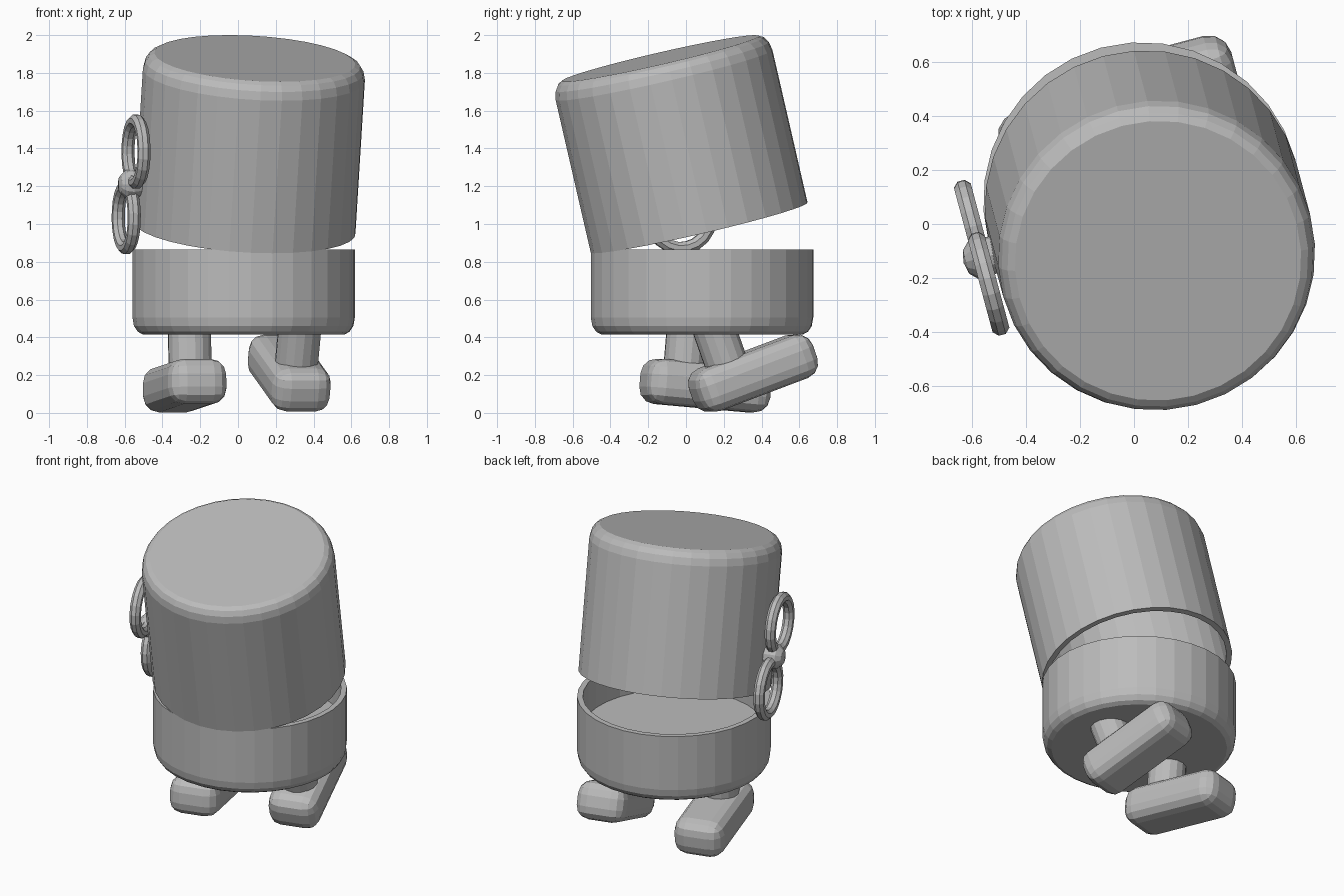
import bpy, bmesh, math
from mathutils import Matrix, Vector

if "Cube" in bpy.data.objects:
    bpy.data.objects.remove(bpy.data.objects["Cube"], do_unlink=True)

# One plain grey for everything
grey = bpy.data.materials.new("plain_grey")
grey.use_nodes = True
color = (0.5, 0.5, 0.5, 1)
grey.diffuse_color = color
next(n for n in grey.node_tree.nodes
     if n.type == 'BSDF_PRINCIPLED').inputs["Base Color"].default_value = color


def move(x, y, z):
    return Matrix.Translation((x, y, z))


def turn(degrees, axis):
    return Matrix.Rotation(math.radians(degrees), 4, axis)


def finish(name, bm, matrix):
    bmesh.ops.recalc_face_normals(bm, faces=bm.faces)
    mesh = bpy.data.meshes.new(name)
    bm.to_mesh(mesh)
    bm.free()
    mesh.materials.append(grey)
    mesh.transform(matrix)
    obj = bpy.data.objects.new(name, mesh)
    bpy.context.collection.objects.link(obj)
    return obj


def lathe(name, profile, matrix, steps=32, closed=False):
    """Revolve (radius, height) points around z."""
    bm = bmesh.new()
    verts = [bm.verts.new((r, 0, z)) for r, z in profile]
    pairs = list(zip(verts, verts[1:]))
    if closed:
        pairs.append((verts[-1], verts[0]))
    edges = [bm.edges.new(p) for p in pairs]
    bmesh.ops.spin(bm, geom=verts + edges, cent=(0, 0, 0), axis=(0, 0, 1),
                   angle=math.tau, steps=steps, use_merge=True)
    bmesh.ops.remove_doubles(bm, verts=bm.verts, dist=1e-5)
    # Turn the central fan into one flat disc
    bmesh.ops.dissolve_limit(bm, angle_limit=0.001, verts=bm.verts, edges=bm.edges)
    return finish(name, bm, matrix)


def rounded_box(name, size, matrix, radius):
    bm = bmesh.new()
    bmesh.ops.create_cube(bm, size=1, matrix=Matrix.Diagonal((*size, 1)))
    bmesh.ops.bevel(bm, geom=bm.edges[:], offset=radius, segments=3,
                    profile=0.5, affect='EDGES')
    return finish(name, bm, matrix)


# The whole toy is turned slightly on its stand point
base = move(0.03, 0.085, 0) @ turn(15, 'Z')
R, INNER = 0.59, 0.555

# Lower shell with a recessed floor
lathe("lower_shell", [(0, 0.415), (0.535, 0.415), (0.562, 0.43), (0.582, 0.46),
                      (R, 0.505), (R, 0.865), (INNER, 0.865), (INNER, 0.65),
                      (0, 0.65)], base)

# Hollow upper shell, hinged forward on the front rim
hinge = base @ move(0, -R, 0.845) @ turn(13.4, 'X') @ move(0, R, 0)
lathe("upper_shell", [(0, 0.92), (0.533, 0.92), (0.56, 0.905), (0.58, 0.875),
                      (R, 0.83), (R, 0), (INNER, 0), (INNER, 0.88), (0, 0.88)], hinge)

# Walking legs and feet, each swung from its hip
for side, x, swing in (("right", -0.297, -5), ("left", 0.303, 20)):
    hip = base @ move(x, 0, 0.404) @ turn(swing, 'X')
    lathe(side + "_leg", [(0, 0.12), (0.115, 0.12), (0.115, -0.2), (0, -0.2)], hip, 16)
    rounded_box(side + "_foot", (0.32, 0.68, 0.24), hip @ move(0, 0.12, -0.25), 0.085)

# Wind-up key: local z points out of the side, rings lie along local x
key = base @ move(-0.63, -0.049, 1.21) @ turn(-90, 'Y') @ turn(-30, 'Z')
ring = [(0.165 + 0.035 * math.cos(i * math.tau / 8 + math.pi / 8),
         0.035 * math.sin(i * math.tau / 8 + math.pi / 8)) for i in range(8)]
for name, offset in (("key_upper_ring", 0.2), ("key_lower_ring", -0.2)):
    lathe(name, ring, key @ move(offset, 0, 0), 20, closed=True)
lathe("key_shaft", [(0, -0.1), (0.055, -0.1), (0.08, 0), (0.075, 0.03),
                    (0.045, 0.06), (0, 0.07)], key, 12)
